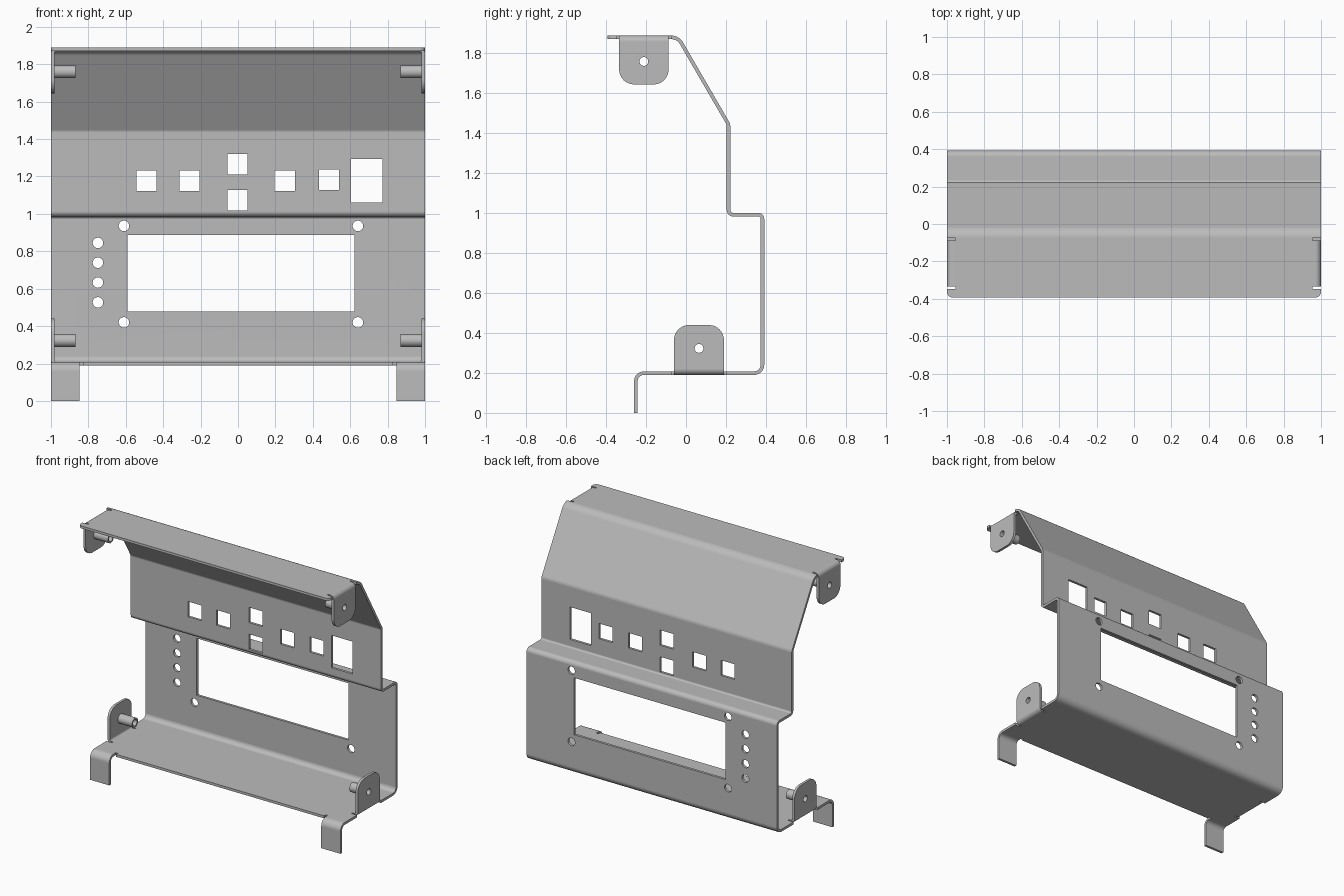
import bpy, bmesh, math
from mathutils import Vector, Matrix

cube = bpy.data.objects.get("Cube")
if cube:
    bpy.data.objects.remove(cube, do_unlink=True)

T = 0.018          # sheet thickness
TOP, FLOOR = 1.881, 0.199

steel = bpy.data.materials.new("grey_steel")
steel.use_nodes = True
steel.diffuse_color = (0.5, 0.5, 0.5, 1)
steel.node_tree.nodes["Principled BSDF"].inputs["Base Color"].default_value = (0.5, 0.5, 0.5, 1)


def make(name, bm):
    bmesh.ops.recalc_face_normals(bm, faces=bm.faces)
    mesh = bpy.data.meshes.new(name)
    bm.to_mesh(mesh)
    bm.free()
    mesh.materials.append(steel)
    obj = bpy.data.objects.new(name, mesh)
    bpy.context.collection.objects.link(obj)
    return obj


def bent_path(points, steps=8):
    """Centre line with rounded bends, as (position, normal) pairs."""
    pts = [Vector(p[:2]) for p in points]
    side = lambda d: Vector((-d.y, d.x))
    out = [(pts[0], side((pts[1] - pts[0]).normalized()))]
    for i in range(1, len(pts) - 1):
        a, b = (pts[i] - pts[i - 1]).normalized(), (pts[i + 1] - pts[i]).normalized()
        r = points[i][2]
        turn = math.atan2(a.x * b.y - a.y * b.x, a.dot(b))
        s = math.copysign(1, turn)
        start = pts[i] - a * r * math.tan(abs(turn) / 2)
        centre = start + side(a) * r * s
        for k in range(steps + 1):
            n = Matrix.Rotation(turn * k / steps, 2) @ side(a)
            out.append((centre - n * r * s, n))
    out.append((pts[-1], side((pts[-1] - pts[-2]).normalized())))
    return out


def sheet(name, points, w0, w1, axis, round_start=0, round_end=0):
    """Bent strip of sheet metal, w0 to w1 wide along the axis."""
    bm = bmesh.new()
    rings = []
    for p, n in bent_path(points):
        ring = []
        for w, s in ((w0, 1), (w1, 1), (w1, -1), (w0, -1)):
            u, v = p + n * s * T / 2
            ring.append(bm.verts.new((w, u, v) if axis == "x" else (u, w, v)))
        rings.append(ring)
    for a, b in zip(rings, rings[1:]):
        for k in range(4):
            j = (k + 1) % 4
            bm.faces.new((a[k], a[j], b[j], b[k]))
    bm.faces.new(rings[0])
    bm.faces.new(rings[-1])
    # rounded corners at the free ends
    for ring, r in ((rings[0], round_start), (rings[-1], round_end)):
        if r:
            edges = [bm.edges.get((ring[1], ring[2])), bm.edges.get((ring[3], ring[0]))]
            bmesh.ops.bevel(bm, geom=edges, offset=r, segments=8, profile=0.5, affect="EDGES")
    return make(name, bm)


def add_box(bm, x0, x1, y0, y1, z0, z1):
    m = Matrix.Translation(((x0 + x1) / 2, (y0 + y1) / 2, (z0 + z1) / 2))
    bmesh.ops.create_cube(bm, size=1, matrix=m @ Matrix.Diagonal((x1 - x0, y1 - y0, z1 - z0, 1)))


def add_rod(bm, centre, r, length, axis):
    turn = Matrix.Rotation(math.pi / 2, 4, "Y" if axis == "x" else "X")
    bmesh.ops.create_cone(bm, cap_ends=True, segments=32, radius1=r, radius2=r, depth=length,
                          matrix=Matrix.Translation(centre) @ turn)


def cut(obj, bm):
    cutter = make("cutter", bm)
    cutter.hide_render = True
    mod = obj.modifiers.new("cut", "BOOLEAN")
    mod.operation, mod.solver, mod.object = "DIFFERENCE", "EXACT", cutter
    bpy.context.view_layer.objects.active = obj
    bpy.ops.object.modifier_apply(modifier=mod.name)
    bpy.data.objects.remove(cutter, do_unlink=True)


def finish(obj):
    bpy.ops.object.select_all(action="DESELECT")
    obj.select_set(True)
    bpy.context.view_layer.objects.active = obj
    bpy.ops.object.shade_smooth_by_angle(angle=math.radians(30))
    mod = obj.modifiers.new("even_shading", "WEIGHTED_NORMAL")
    mod.keep_sharp = True


# Main folded panel: top shelf, slope, switch wall, step, display wall, floor
panel = sheet("folded_panel", [
    (-0.393, TOP), (-0.04, TOP, 0.06), (0.213, 1.445, 0.04), (0.213, 0.993, 0.022),
    (0.383, 0.993, 0.022), (0.383, FLOOR, 0.042), (-0.205, FLOOR)],
    -1, 1, "x", round_start=0.03)

# Openings in the two walls
holes = bmesh.new()
for x, z in ((-0.49, 1.177), (-0.26, 1.177), (-0.002, 1.265), (-0.002, 1.072),
             (0.25, 1.177), (0.487, 1.182)):
    add_box(holes, x - 0.054, x + 0.054, 0.15, 0.27, z - 0.055, z + 0.055)
add_box(holes, 0.605, 0.772, 0.15, 0.27, 1.06, 1.294)
add_box(holes, -0.592, 0.622, 0.33, 0.43, 0.477, 0.888)
screws = [(x, z) for x in (-0.61, 0.641) for z in (0.42, 0.936)]
lamps = [(-0.749, 0.527 + 0.106 * i) for i in range(4)]
for x, z in screws + lamps:
    add_rod(holes, (x, 0.383, z), 0.028, 0.1, "y")

# Relief slots beside the tabs and legs
TABS = (("upper", -0.335, -0.087, TOP, 1.645, 1.76), ("lower", -0.06, 0.19, FLOOR, 0.44, 0.323))
for s in (-1, 1):
    for _, y0, y1, z, _, _ in TABS:
        xs = sorted((s * 0.955, s * 1.1))
        add_box(holes, *xs, y0 - 0.012, y1 + 0.012, z - 0.05, z + 0.05)
    xs = sorted((s * 0.83, s * 0.847))
    add_box(holes, *xs, -0.3, -0.185, FLOOR - 0.05, FLOOR + 0.05)
cut(panel, holes)
finish(panel)

for s, side in ((-1, "right"), (1, "left")):
    # Front legs bent down from the floor
    x0, x1 = sorted((s * 0.847, s * 1.0))
    finish(sheet(side + "_leg", [(-0.205, FLOOR), (-0.251, FLOOR, 0.04), (-0.251, 0)], x0, x1, "x"))

    # Mounting tabs with hollow spacers
    for level, y0, y1, z, tip, hz in TABS:
        centre_y = (y0 + y1) / 2
        tab = sheet(f"{level}_{side}_tab", [(s * 0.955, z), (s * 0.991, z, 0.022), (s * 0.991, tip)],
                    y0, y1, "y", round_end=0.075)
        rod = bmesh.new()
        add_rod(rod, (s * 0.925, centre_y, hz), 0.034, 0.114, "x")
        spacer = make(f"{level}_{side}_spacer", rod)
        for obj in (tab, spacer):
            bore = bmesh.new()
            add_rod(bore, (s * 0.93, centre_y, hz), 0.022, 0.3, "x")
            cut(obj, bore)
            finish(obj)
